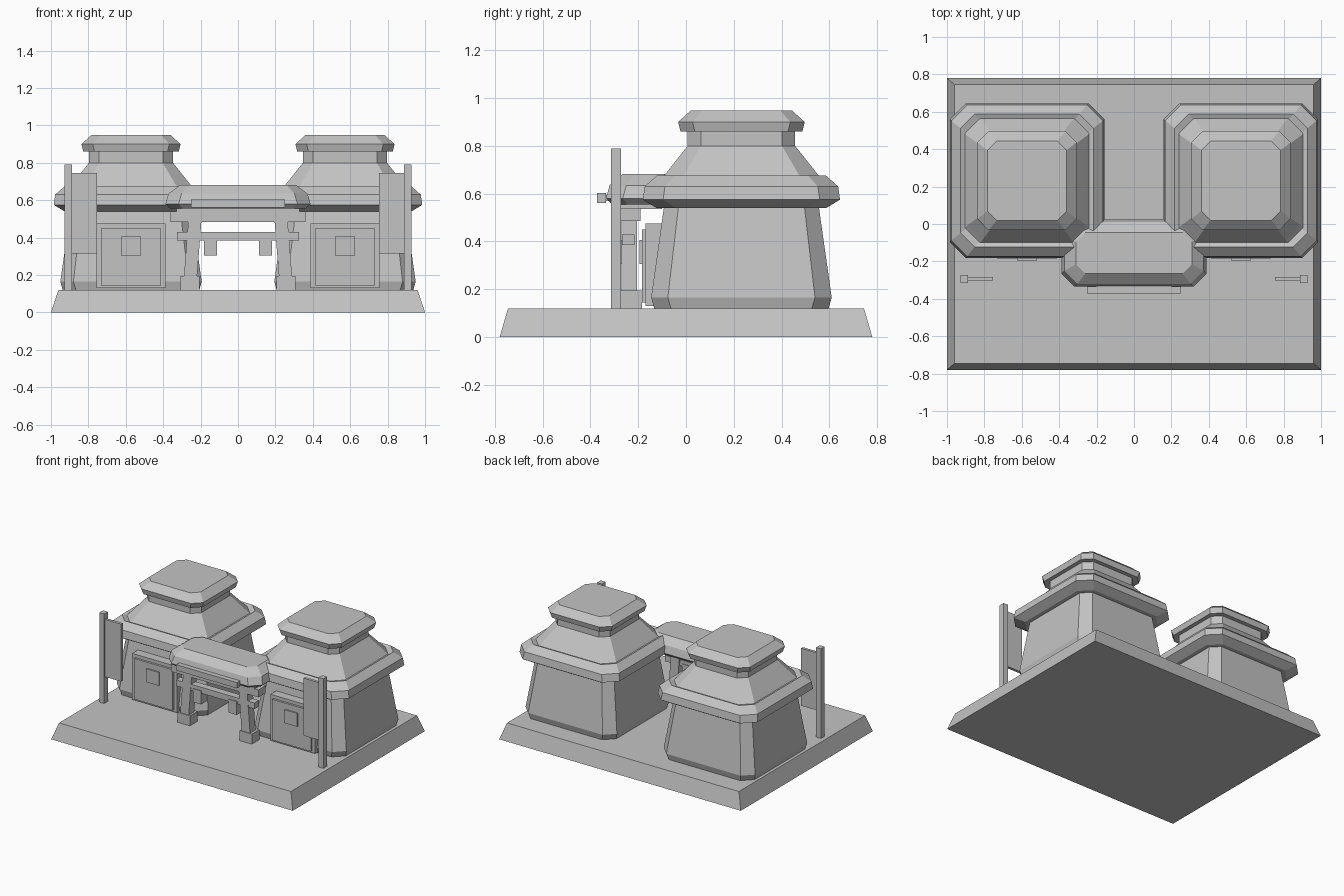
import bpy, bmesh

cube = bpy.data.objects.get("Cube")
if cube:
    bpy.data.objects.remove(cube, do_unlink=True)

# Single stone-grey material
grey = bpy.data.materials.new("stone_grey")
grey.use_nodes = True
colour = (0.55, 0.55, 0.55, 1)
grey.diffuse_color = colour
grey.node_tree.nodes["Principled BSDF"].inputs["Base Color"].default_value = colour


def finish(name, bm):
    bmesh.ops.recalc_face_normals(bm, faces=bm.faces)
    mesh = bpy.data.meshes.new(name)
    bm.to_mesh(mesh)
    bm.free()
    mesh.materials.append(grey)
    obj = bpy.data.objects.new(name, mesh)
    bpy.context.collection.objects.link(obj)
    return obj


def outline(hx, hy, c):
    """Rectangle with corners cut by c (plain rectangle if c is zero)."""
    if c == 0:
        return [(hx, hy), (-hx, hy), (-hx, -hy), (hx, -hy)]
    return [(hx, hy - c), (hx - c, hy), (c - hx, hy), (-hx, hy - c),
            (-hx, c - hy), (c - hx, -hy), (hx - c, -hy), (hx, c - hy)]


def loft(name, x, y, rings):
    """Stack of cut-corner outlines, each ring = (z, half x, half y, cut)."""
    bm = bmesh.new()
    loops = [[bm.verts.new((x + px, y + py, z)) for px, py in outline(hx, hy, c)]
             for z, hx, hy, c in rings]
    n = len(loops[0])
    for low, high in zip(loops, loops[1:]):
        for i in range(n):
            j = (i + 1) % n
            bm.faces.new((low[i], low[j], high[j], high[i]))
    bm.faces.new(loops[0])
    bm.faces.new(loops[-1])
    return finish(name, bm)


def square_loft(name, x, y, rings):
    return loft(name, x, y, [(z, h, h, c) for z, h, c in rings])


def box(name, x0, x1, y0, y1, z0, z1):
    hx, hy = abs(x1 - x0) / 2, abs(y1 - y0) / 2
    return loft(name, (x0 + x1) / 2, (y0 + y1) / 2,
                [(z0, hx, hy, 0), (z1, hx, hy, 0)])


# Ground slab
loft("ground_slab", 0, 0, [(0, 1, 0.78, 0), (0.12, 0.96, 0.745, 0)])

for side, s in (("left", 1), ("right", -1)):
    x, y = s * 0.572, 0.232

    # Hut walls, eave, sloped roof, neck and cap
    square_loft(side + "_hut_walls", x, y,
                [(0.12, 0.365, 0.07), (0.165, 0.378, 0.07), (0.56, 0.322, 0.06)])
    square_loft(side + "_hut_eave", x, y,
                [(0.54, 0.355, 0.08), (0.575, 0.413, 0.085),
                 (0.63, 0.405, 0.085), (0.675, 0.355, 0.075), (0.66, 0.32, 0.07)])
    square_loft(side + "_hut_roof", x, y,
                [(0.64, 0.35, 0.08), (0.68, 0.32, 0.08), (0.80, 0.225, 0.055)])
    square_loft(side + "_hut_neck", x, y,
                [(0.79, 0.225, 0.055), (0.87, 0.225, 0.055)])
    square_loft(side + "_hut_cap", x, y,
                [(0.86, 0.255, 0.06), (0.90, 0.265, 0.06), (0.948, 0.212, 0.05)])

    # Door with raised panel and small window
    box(side + "_door_frame", x - 0.185, x + 0.185, -0.17, -0.05, 0.13, 0.475)
    box(side + "_door_panel", x - 0.16, x + 0.16, -0.185, -0.15, 0.145, 0.45)
    box(side + "_door_window", x - 0.053, x + 0.053, -0.195, -0.18, 0.305, 0.405)

    # Banner on a pole
    box(side + "_banner_pole", s * 0.887, s * 0.927, -0.315, -0.272, 0.12, 0.79)
    box(side + "_banner", s * 0.755, s * 0.89, -0.303, -0.283, 0.315, 0.745)

    # Gate footing, leaning post and hanging lantern
    box(side + "_gate_footing", s * 0.205, s * 0.307, -0.275, -0.185, 0.12, 0.195)
    post = box(side + "_gate_post", s * 0.22, s * 0.29, -0.27, -0.205, 0.18, 0.56)
    for v in post.data.vertices:
        if v.co.z > 0.5:
            v.co.x -= s * 0.03
    box(side + "_lantern", s * 0.113, s * 0.182, -0.275, -0.21, 0.305, 0.405)

# Gate beams, roof and sign
box("gate_lower_beam", -0.325, 0.325, -0.268, -0.215, 0.385, 0.43)
box("gate_upper_beam", -0.362, 0.362, -0.275, -0.19, 0.485, 0.54)
box("gate_roof_support", -0.33, 0.33, -0.275, -0.1, 0.535, 0.58)
loft("gate_roof", 0, -0.155,
     [(0.555, 0.36, 0.155, 0.065), (0.58, 0.388, 0.18, 0.07),
      (0.635, 0.372, 0.165, 0.07), (0.682, 0.31, 0.11, 0.05)])
box("gate_sign", -0.252, 0.252, -0.372, -0.335, 0.56, 0.603)
box("gate_sign_bracket", -0.2, 0.2, -0.345, -0.29, 0.57, 0.595)
